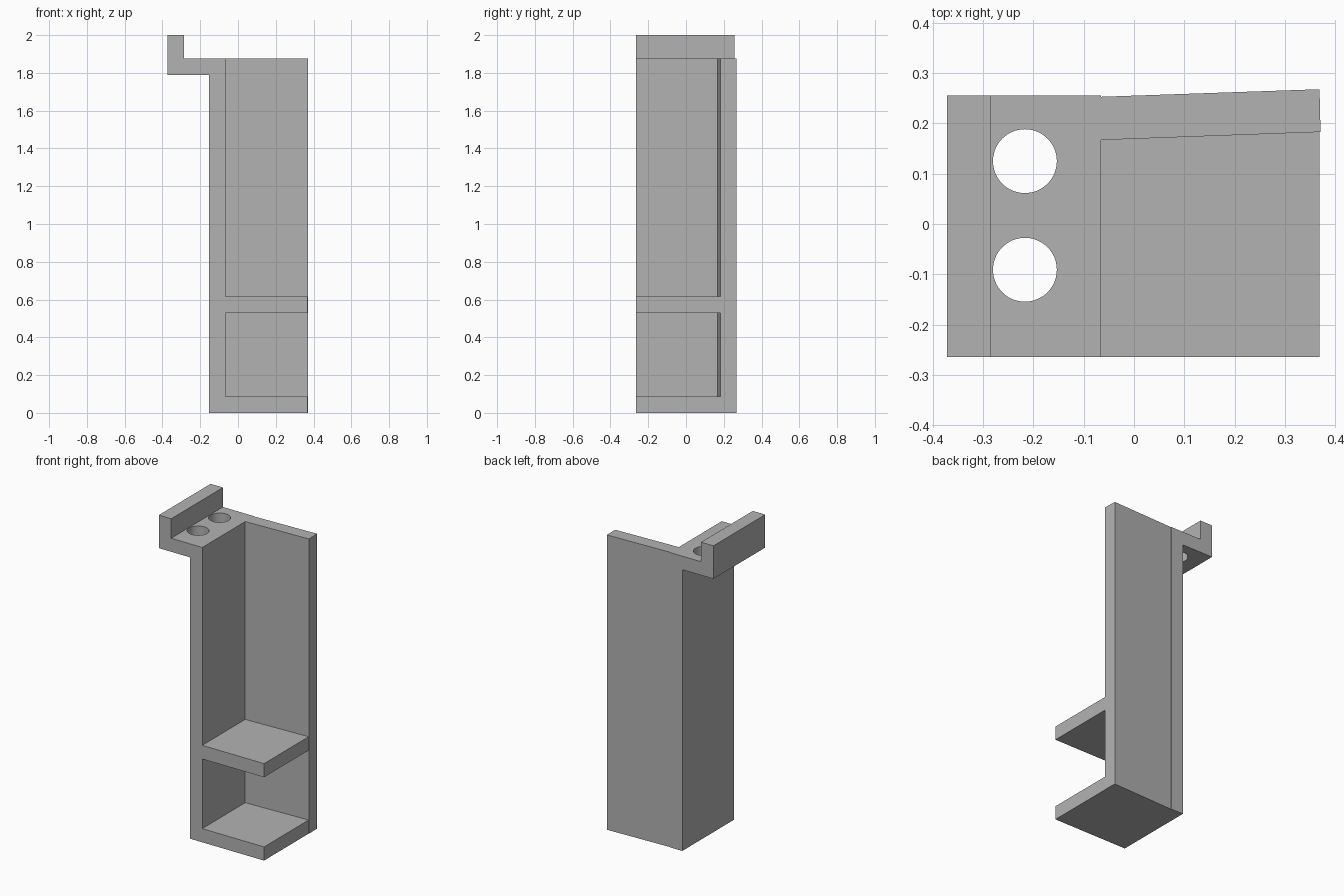
import bpy
import bmesh
from mathutils import Vector

cube = bpy.data.objects.get("Cube")
if cube:
    bpy.data.objects.remove(cube, do_unlink=True)

# Single flat grey
grey = bpy.data.materials.new("plain_grey")
grey.use_nodes = True
grey.diffuse_color = (0.45, 0.45, 0.45, 1)
grey.node_tree.nodes["Principled BSDF"].inputs["Base Color"].default_value = (0.45, 0.45, 0.45, 1)


def prism(name, profile, along):
    """Extrude a closed profile of 3D points by a vector."""
    bm = bmesh.new()
    face = bm.faces.new([bm.verts.new(p) for p in profile])
    result = bmesh.ops.extrude_face_region(bm, geom=[face])
    moved = [v for v in result["geom"] if isinstance(v, bmesh.types.BMVert)]
    bmesh.ops.translate(bm, verts=moved, vec=Vector(along))
    bmesh.ops.recalc_face_normals(bm, faces=bm.faces)
    mesh = bpy.data.meshes.new(name)
    bm.to_mesh(mesh)
    bm.free()
    obj = bpy.data.objects.new(name, mesh)
    bpy.context.collection.objects.link(obj)
    mesh.materials.append(grey)
    return obj


FRONT, INNER, RIGHT, TOP = -0.265, -0.066, 0.369, 1.876

# Side wall with the hooked flange at its top, as one profile
hook = [(INNER, 0), (INNER, TOP), (-0.285, TOP), (-0.285, 2),
        (-0.372, 2), (-0.372, 1.79), (-0.153, 1.79), (-0.153, 0)]
side = prism("side_wall_and_hook", [(x, FRONT, z) for x, z in hook], (0, 0.521, 0))

# Two round holes through the flange
for i, y in enumerate((-0.091, 0.125)):
    bpy.ops.mesh.primitive_cylinder_add(vertices=64, radius=0.0635, depth=0.2,
                                        location=(-0.217, y, 1.83))
    cutter = bpy.context.object
    cutter.name = f"hole_cutter_{i + 1}"
    cutter.hide_render = True
    cutter.hide_set(True)
    cutter.data.materials.append(grey)
    cut = side.modifiers.new(f"hole_{i + 1}", "BOOLEAN")
    cut.operation = "DIFFERENCE"
    cut.solver = "EXACT"
    cut.object = cutter

# Slightly splayed back wall
back = [(INNER, 0.167), (RIGHT + 0.002, 0.183), (RIGHT, 0.268), (INNER, 0.253)]
prism("back_wall", [(x, y, 0) for x, y in back], (0, 0, TOP))

# Two shelves fitted against both walls
shelf = [(INNER, FRONT), (RIGHT, FRONT), (RIGHT, 0.183), (INNER, 0.167)]
for name, low in (("bottom_shelf", 0), ("middle_shelf", 0.53)):
    prism(name, [(x, y, low) for x, y in shelf], (0, 0, 0.087))
